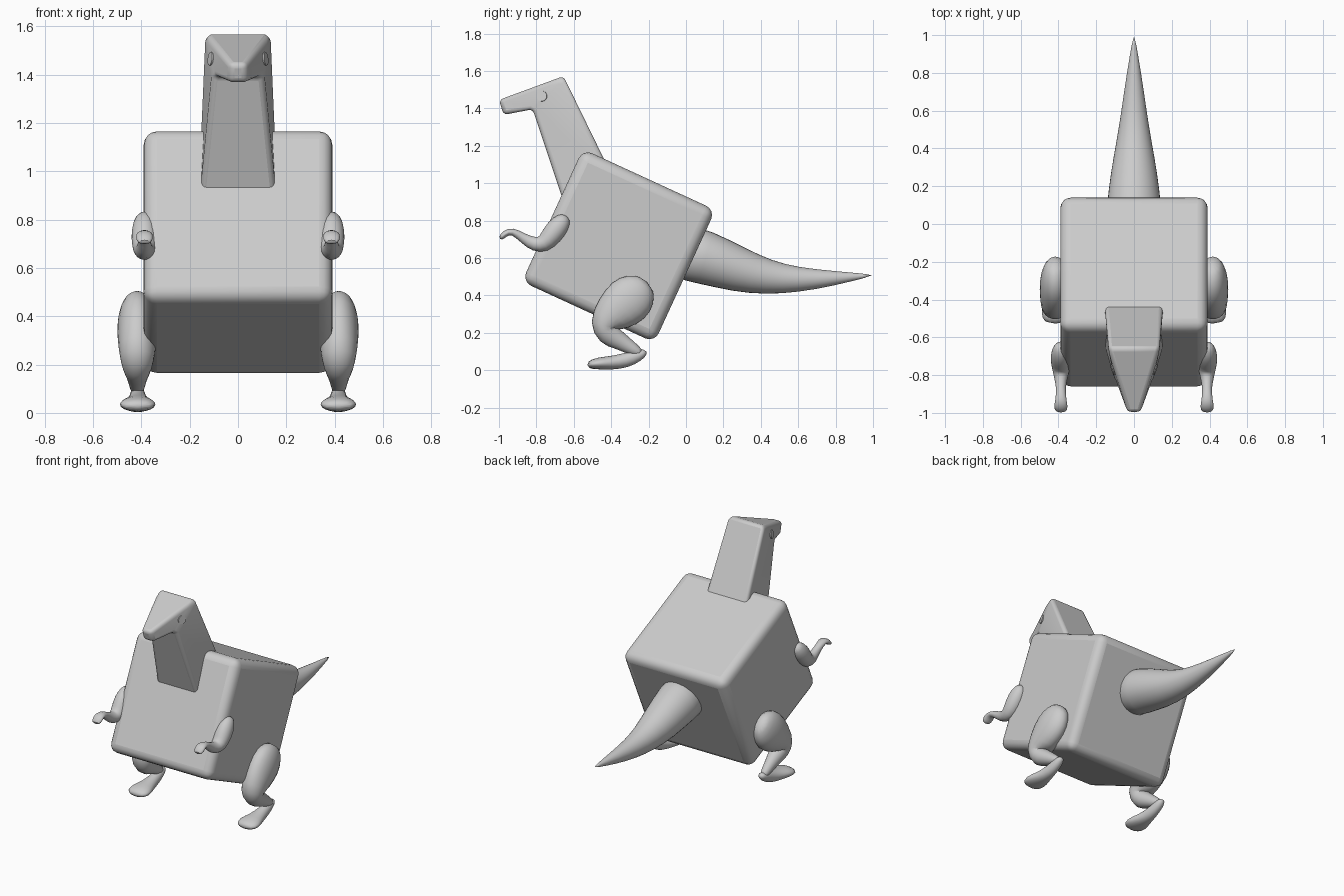
import bpy, bmesh, math
from mathutils import Vector

cube = bpy.data.objects.get("Cube")
if cube:
    bpy.data.objects.remove(cube, do_unlink=True)

GREY = (0.6, 0.6, 0.6, 1.0)
grey = bpy.data.materials.new("plain grey")
grey.use_nodes = True
grey.diffuse_color = GREY
grey.node_tree.nodes["Principled BSDF"].inputs["Base Color"].default_value = GREY


def finish(name, bm, bevel=0.0, subdivide=0, angle=40):
    """Turn a bmesh into a shaded object with its modifiers."""
    bmesh.ops.recalc_face_normals(bm, faces=bm.faces)
    mesh = bpy.data.meshes.new(name)
    bm.to_mesh(mesh)
    bm.free()
    mesh.materials.append(grey)
    obj = bpy.data.objects.new(name, mesh)
    bpy.context.collection.objects.link(obj)
    if bevel:
        mod = obj.modifiers.new("rounded edges", "BEVEL")
        mod.width, mod.segments = bevel, 4
        mod.limit_method = "NONE"
    if subdivide:
        mod = obj.modifiers.new("smooth", "SUBSURF")
        mod.levels = mod.render_levels = subdivide
    bpy.ops.object.select_all(action="DESELECT")
    obj.select_set(True)
    bpy.context.view_layer.objects.active = obj
    bpy.ops.object.shade_smooth_by_angle(angle=math.radians(angle))
    return obj


def limb(name, x, path, sides=12):
    """Loft ellipses along a side-on path of (y, z, thickness, width)."""
    bm = bmesh.new()
    pts = [Vector((x, p[0], p[1])) for p in path]
    rings = []
    for i, (c, p) in enumerate(zip(pts, path)):
        along = (pts[min(i + 1, len(pts) - 1)] - pts[max(i - 1, 0)]).normalized()
        up = along.cross(Vector((1, 0, 0)))
        ring = []
        for k in range(sides):
            a = math.tau * k / sides
            ring.append(bm.verts.new(c + up * p[2] * math.cos(a)
                                     + Vector((p[3] * math.sin(a), 0, 0))))
        rings.append(ring)
    for r, s in zip(rings, rings[1:]):
        for k in range(sides):
            n = (k + 1) % sides
            bm.faces.new((r[k], r[n], s[n], s[k]))
    bm.faces.new(rings[0])
    bm.faces.new(rings[-1])
    return finish(name, bm, subdivide=1, angle=80)


# Body: a rounded block pitched nose up
bm = bmesh.new()
bmesh.ops.create_cube(bm, size=0.78)
body = finish("body", bm, bevel=0.055)
body.location = (0, -0.36, 0.665)
body.rotation_euler.x = math.radians(-24.7)

# Neck and head: side profile of (y, z, half width)
profile = [(-1.0, 1.445, 0.036), (-0.975, 1.365, 0.036), (-0.82, 1.395, 0.105),
           (-0.655, 0.9, 0.157), (-0.40, 1.05, 0.157), (-0.655, 1.572, 0.138)]
bm = bmesh.new()
left, right = [[bm.verts.new((s * w, y, z)) for y, z, w in profile] for s in (1, -1)]
for i in range(len(profile)):
    j = (i + 1) % len(profile)
    bm.faces.new((left[i], left[j], right[j], right[i]))
for side in (left, right):
    bm.faces.new((side[0], side[1], side[2], side[5]))
    bm.faces.new((side[2], side[3], side[4], side[5]))
finish("head_and_neck", bm, bevel=0.022)

# Tail
tail = [(-0.05, 0.64, 0.16), (0.1, 0.605, 0.147), (0.28, 0.537, 0.125),
        (0.44, 0.495, 0.094), (0.6, 0.483, 0.068), (0.78, 0.49, 0.042),
        (1.0, 0.508, 0.004)]
limb("tail", 0, [(y, z, r, r) for y, z, r in tail], sides=16)

arm = [(-0.635, 0.825, 0.025, 0.025), (-0.67, 0.785, 0.058, 0.052),
       (-0.715, 0.725, 0.06, 0.058), (-0.76, 0.672, 0.05, 0.05),
       (-0.81, 0.67, 0.042, 0.038), (-0.87, 0.705, 0.026, 0.024),
       (-0.93, 0.748, 0.02, 0.03), (-0.97, 0.73, 0.02, 0.039),
       (-0.995, 0.70, 0.012, 0.03)]
leg = [(-0.205, 0.47, 0.045, 0.035), (-0.24, 0.435, 0.11, 0.068),
       (-0.305, 0.375, 0.143, 0.088), (-0.39, 0.30, 0.115, 0.085),
       (-0.45, 0.235, 0.08, 0.075), (-0.42, 0.19, 0.07, 0.066),
       (-0.35, 0.155, 0.048, 0.045), (-0.28, 0.11, 0.036, 0.033),
       (-0.235, 0.085, 0.02, 0.025)]
foot = [(-0.21, 0.10, 0.014, 0.02), (-0.25, 0.08, 0.034, 0.032),
        (-0.32, 0.052, 0.042, 0.038), (-0.40, 0.038, 0.038, 0.055),
        (-0.47, 0.037, 0.034, 0.086), (-0.53, 0.027, 0.02, 0.06)]

# Paired parts
for side, s in (("left", 1), ("right", -1)):
    limb(side + "_arm", s * 0.387, arm)
    limb(side + "_leg", s * 0.417, leg)
    limb(side + "_foot", s * 0.415, foot)

    # Eye: a thin disc lying on the cheek
    bm = bmesh.new()
    bmesh.ops.create_cone(bm, cap_ends=True, segments=20, radius1=0.028,
                          radius2=0.028, depth=0.008)
    eye = finish(side + "_eye", bm)
    a, b, c = (Vector((s * w, y, z)) for y, z, w in (profile[0], profile[2], profile[5]))
    normal = (b - a).cross(c - a).normalized()
    normal *= s * math.copysign(1, normal.x)
    spot = Vector((0, -0.77, 1.465))
    spot.x = (a - spot).dot(normal) / normal.x
    eye.location = spot
    eye.rotation_mode = "QUATERNION"
    eye.rotation_quaternion = normal.to_track_quat("Z", "Y")
